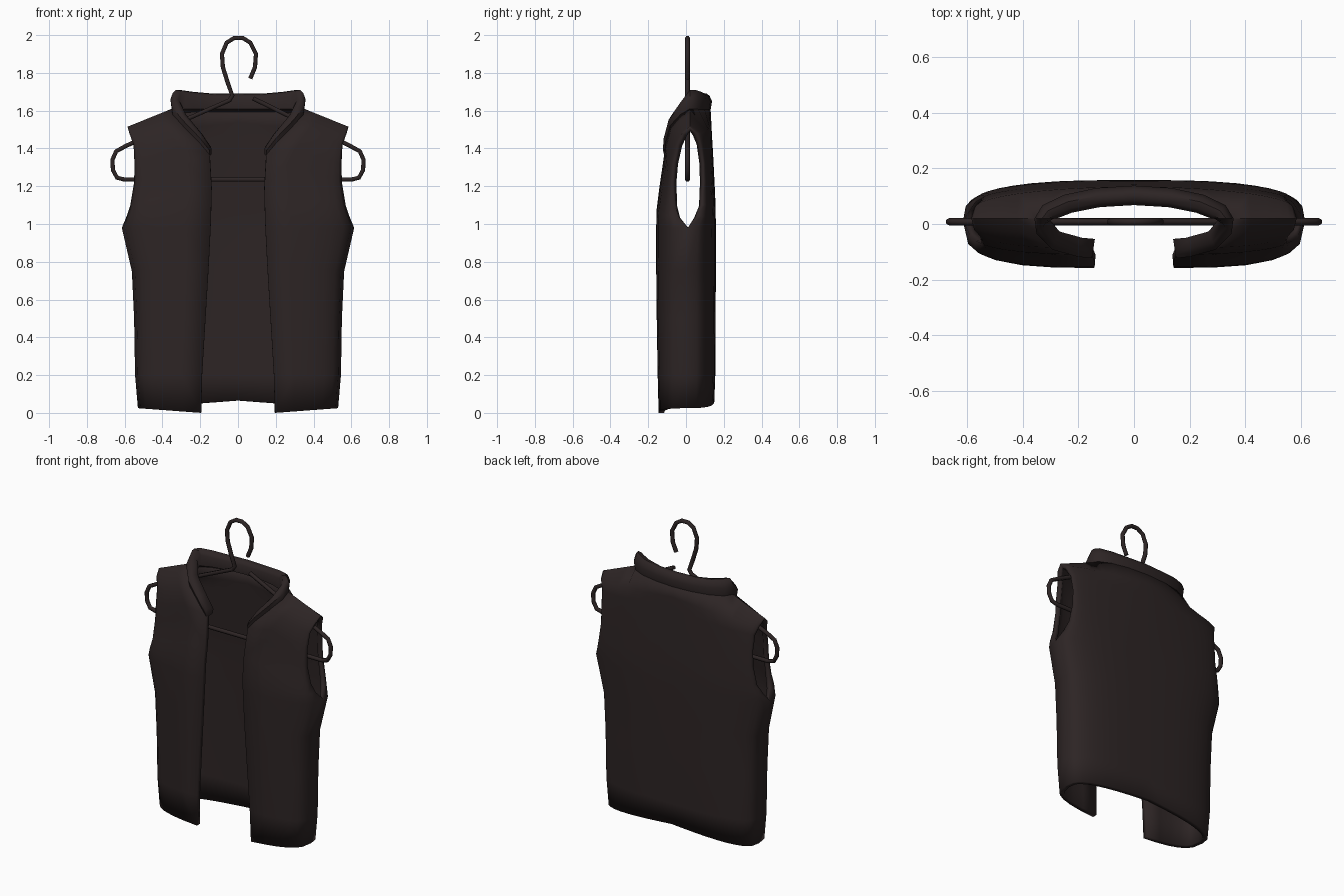
import bpy, bmesh, math
from mathutils import Vector as V

cube = bpy.data.objects.get("Cube")
if cube:
    bpy.data.objects.remove(cube)

cloth = bpy.data.materials.new("dark_brown")
cloth.use_nodes = True
COLOR = (0.026, 0.018, 0.018, 1)
cloth.diffuse_color = COLOR
cloth.node_tree.nodes["Principled BSDF"].inputs["Base Color"].default_value = COLOR


def finish(name, bm, thickness=0):
    """Turn a half mesh into a mirrored, smooth object."""
    mesh = bpy.data.meshes.new(name)
    bm.to_mesh(mesh)
    bm.free()
    obj = bpy.data.objects.new(name, mesh)
    bpy.context.collection.objects.link(obj)
    mesh.materials.append(cloth)
    mirror = obj.modifiers.new("mirror", "MIRROR")
    mirror.merge_threshold = 0.002
    if thickness:
        solid = obj.modifiers.new("cloth", "SOLIDIFY")
        solid.thickness = thickness
        solid.offset = -1
    bpy.ops.object.select_all(action="DESELECT")
    obj.select_set(True)
    bpy.context.view_layer.objects.active = obj
    bpy.ops.object.shade_smooth_by_angle(angle=math.radians(50))
    return obj


def bridge(bm, rows, flip=False, closed=False):
    """Skin a grid of points with quads."""
    grid = [[bm.verts.new(p) for p in row] for row in rows]
    n = len(rows[0])
    for low, high in zip(grid, grid[1:]):
        for c in range(n if closed else n - 1):
            d = (c + 1) % n
            quad = [low[c], low[d], high[d], high[c]]
            bm.faces.new(quad[::-1] if flip else quad)
    return grid


def panel_row(inner, outer, steps, p):
    """Row of cloth from inner to outer edge, rounded in depth by power p."""
    row = []
    for t in steps:
        q = inner.lerp(outer, t)
        f = 1 - (1 - t ** p) ** (1 / p)
        q.y = inner.y + (outer.y - inner.y) * f
        row.append(q)
    return row


# Edge lines, from hem to shoulder
front_edge = [V(p) for p in (
    (.195, -.145, 0), (.19, -.15, .2), (.172, -.155, .5), (.155, -.158, .78),
    (.145, -.158, .98), (.142, -.155, 1.08), (.14, -.14, 1.2), (.15, -.115, 1.37),
    (.2, -.11, 1.43), (.29, -.085, 1.52), (.345, -.03, 1.58), (.35, .02, 1.61))]
side = [V(p) for p in (
    (.53, 0, .025), (.545, 0, .2), (.55, 0, .5), (.562, 0, .75), (.615, .01, .98))]
armhole = [(.59, -.04, .05, 1.04), (.57, -.06, .08, 1.1), (.55, -.07, .09, 1.22),
           (.548, -.065, .09, 1.32), (.553, -.045, .075, 1.42),
           (.575, -.02, .055, 1.48), (.585, .02, .02, 1.515)]
front_outer = side + [V((x, f, z)) for x, f, b, z in armhole]
back_outer = side + [V((x, b, z)) for x, f, b, z in armhole]
back_edge = [V((0, y, z)) for y, z in (
    (.15, .065), (.155, .2), (.157, .5), (.158, .78), (.158, .98), (.157, 1.08),
    (.154, 1.16), (.148, 1.28), (.143, 1.38), (.138, 1.46), (.134, 1.54))]
powers = [3] * 5 + [2.8, 2.5, 2.2, 1.9, 1.6, 1.3, 1]

front_steps = [0, .3, .55, .75, .88, .96, 1]
neck_steps = [0, .15, .3, .45]
back_steps = neck_steps + [.6 + .4 * t for t in front_steps]

# Back neckline curve, from centre to shoulder
back_neck = []
for t in neck_steps:
    a = t / .6 * math.pi / 2
    back_neck.append(V((.35 * math.sin(a), .02 + .11 * math.cos(a), 1.61)))
shoulder = panel_row(front_edge[-1], front_outer[-1], front_steps, 1)

# Vest body
body = bmesh.new()
bridge(body, [panel_row(i, o, front_steps, p)
              for i, o, p in zip(front_edge, front_outer, powers)])
back_rows = [panel_row(i, o, back_steps, max(p, 2))
             for i, o, p in zip(back_edge, back_outer, powers)]
bridge(body, back_rows + [back_neck + shoulder], flip=True)
bmesh.ops.remove_doubles(body, verts=body.verts, dist=.001)
finish("vest_body", body, .03)

# Rolled collar along the neckline
neckline = front_edge[7:] + back_neck[::-1]
rises = [.04, .05, .06, .08, .1, .1, .09, .08, .08]
section = [(0, -.1), (-.008, .5), (.005, .85), (.02, 1), (.045, .95),
           (.062, .7), (.06, 0), (.03, -.2)]
rings = []
for point, rise in zip(neckline, rises):
    inward = -V((point.x / .35 ** 2, (point.y - .02) / .13 ** 2, 0)).normalized()
    rings.append([point + inward * d + V((0, 0, rise * h)) for d, h in section])
collar = bmesh.new()
loops = bridge(collar, rings, closed=True)
collar.faces.new(loops[0])
bmesh.ops.recalc_face_normals(collar, faces=collar.faces)
finish("collar", collar)

# Wire hanger: one bent wire, from hook tip round to the free end
hook = [(.065, 1.77), (.09, 1.83), (.095, 1.9), (.065, 1.96), (.025, 1.985),
        (-.02, 1.985), (-.06, 1.96), (-.085, 1.9), (-.08, 1.83), (-.055, 1.75),
        (-.03, 1.68), (-.045, 1.655)]
bend = [(.59, 1.415), (.645, 1.385), (.665, 1.34), (.662, 1.285), (.64, 1.245), (.6, 1.235)]
wire = hook + [(-x, z) for x, z in bend] + bend[::-1] + [(.08, 1.665)]
curve = bpy.data.curves.new("wire_hanger", "CURVE")
curve.dimensions = "3D"
curve.bevel_depth = .013
curve.bevel_resolution = 1
curve.use_fill_caps = True
spline = curve.splines.new("POLY")
spline.points.add(len(wire) - 1)
for point, (x, z) in zip(spline.points, wire):
    point.co = (x, .008, z, 1)
curve.materials.append(cloth)
hanger = bpy.data.objects.new("wire_hanger", curve)
bpy.context.collection.objects.link(hanger)
